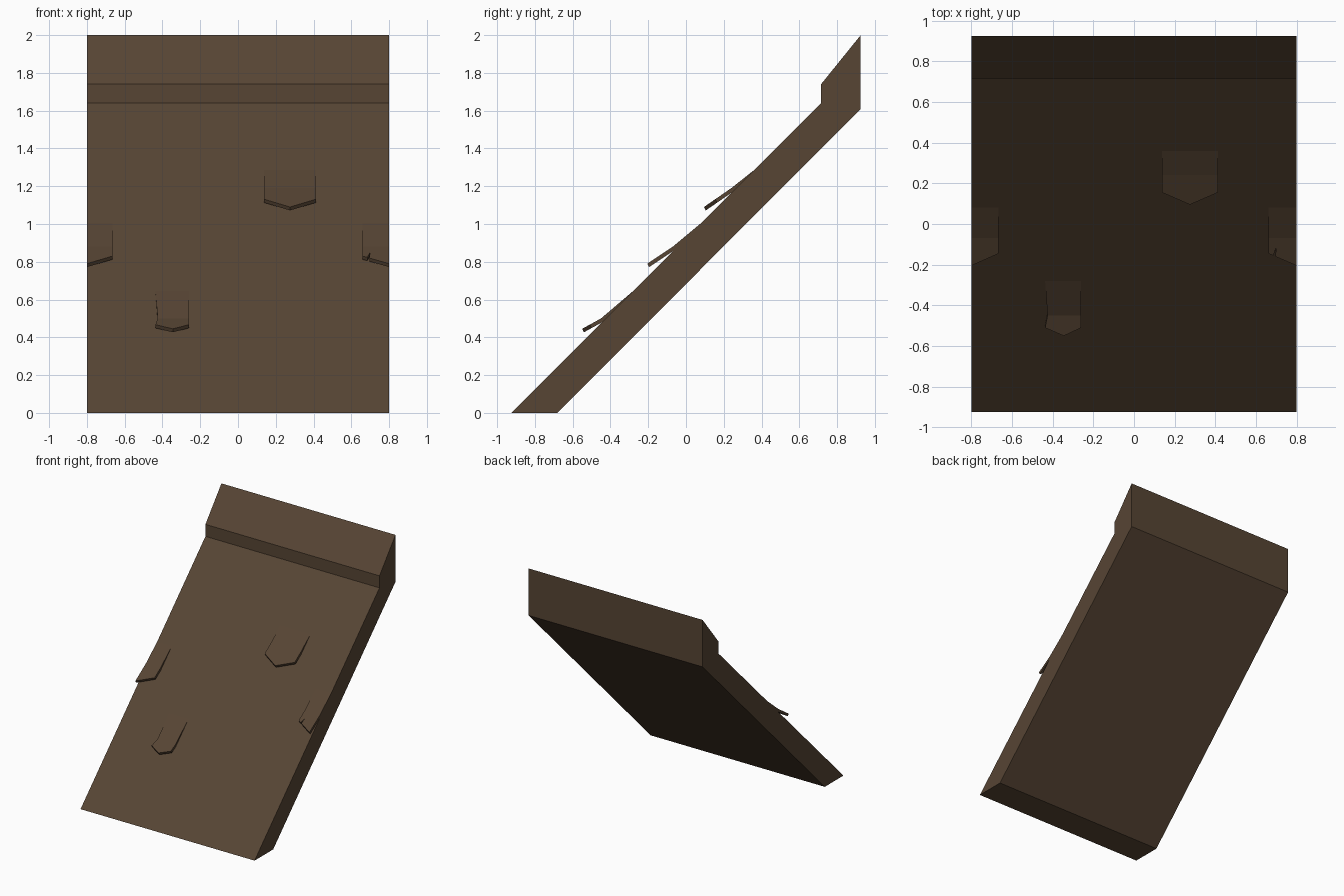
import bpy
import bmesh

cube = bpy.data.objects.get("Cube")
if cube:
    bpy.data.objects.remove(cube, do_unlink=True)

# Single dark wood colour
wood = bpy.data.materials.new("dark brown wood")
wood.use_nodes = True
colour = (0.095, 0.059, 0.034, 1)
wood.diffuse_color = colour
wood.node_tree.nodes["Principled BSDF"].inputs["Base Color"].default_value = colour

HALF_WIDTH = 0.8
EAVE_Y = -0.925


def finish(name, bm):
    bmesh.ops.recalc_face_normals(bm, faces=bm.faces[:])
    mesh = bpy.data.meshes.new(name)
    bm.to_mesh(mesh)
    bm.free()
    mesh.materials.append(wood)
    obj = bpy.data.objects.new(name, mesh)
    bpy.context.collection.objects.link(obj)
    return obj


def extruded_profile(name, points):
    """Extrude a (y, z) outline across the whole width."""
    bm = bmesh.new()
    face = bm.faces.new([bm.verts.new((-HALF_WIDTH, y, z)) for y, z in points])
    new = bmesh.ops.extrude_face_region(bm, geom=[face])["geom"]
    verts = [v for v in new if isinstance(v, bmesh.types.BMVert)]
    bmesh.ops.translate(bm, verts=verts, vec=(2 * HALF_WIDTH, 0, 0))
    return finish(name, bm)


def shingle(name, top, bend, tip, columns):
    """Bent plate lifting off the slope; columns are (x top, x bend, x low, y low)."""
    bm = bmesh.new()

    def point(x, y, layer):
        if y >= bend:
            lift = 0.025 * (top - y) / (top - bend)
        else:
            lift = 0.025 + 0.045 * (bend - y) / (bend - tip)
        return bm.verts.new((x, y + 0.01 * layer, y - EAVE_Y + lift - 0.018 * layer))

    layers = []
    for layer in (0, 1):
        layers.append([[point(xt, top, layer), point(xb, bend, layer), point(xl, yl, layer)]
                       for xt, xb, xl, yl in columns])
    # Upper and lower skins
    for grid in layers:
        for a, b in zip(grid, grid[1:]):
            for r in (0, 1):
                bm.faces.new((a[r], a[r + 1], b[r + 1], b[r]))
    # Rim closing the two skins
    rims = [g[0] + [c[2] for c in g[1:-1]] + g[-1][::-1] + [c[0] for c in g[-2:0:-1]]
            for g in layers]
    n = len(rims[0])
    for i in range(n):
        j = (i + 1) % n
        bm.faces.new((rims[0][i], rims[0][j], rims[1][j], rims[1][i]))
    return finish(name, bm)


def straight(x, y):
    return (x, x, x, y)


# Sloping slab with the raised ridge beam along its top
extruded_profile("roof_slab", [
    (EAVE_Y, 0), (-0.68, 0), (0.925, 1.61), (0.925, 2), (0.715, 1.74), (0.715, 1.64)])

# Loose shingles
shingle("upper_shingle", 0.36, 0.24, 0.095,
        [straight(0.137, 0.155), straight(0.275, 0.095), straight(0.413, 0.155)])
shingle("lower_shingle", -0.28, -0.45, -0.55,
        [(-0.437, -0.425, -0.437, -0.51), straight(-0.345, -0.55), straight(-0.26, -0.51)])
shingle("right_edge_shingle", 0.08, -0.07, -0.205,
        [straight(-HALF_WIDTH, -0.205), straight(-0.665, -0.145)])

# Edge shingle with a small split in its lower end
shingle("left_edge_shingle", 0.08, -0.07, -0.205,
        [straight(0.66, -0.145), (0.685, 0.685, 0.685, -0.155),
         (0.697, 0.697, 0.699, -0.115), (0.705, 0.705, 0.695, -0.16),
         straight(HALF_WIDTH, -0.205)])
